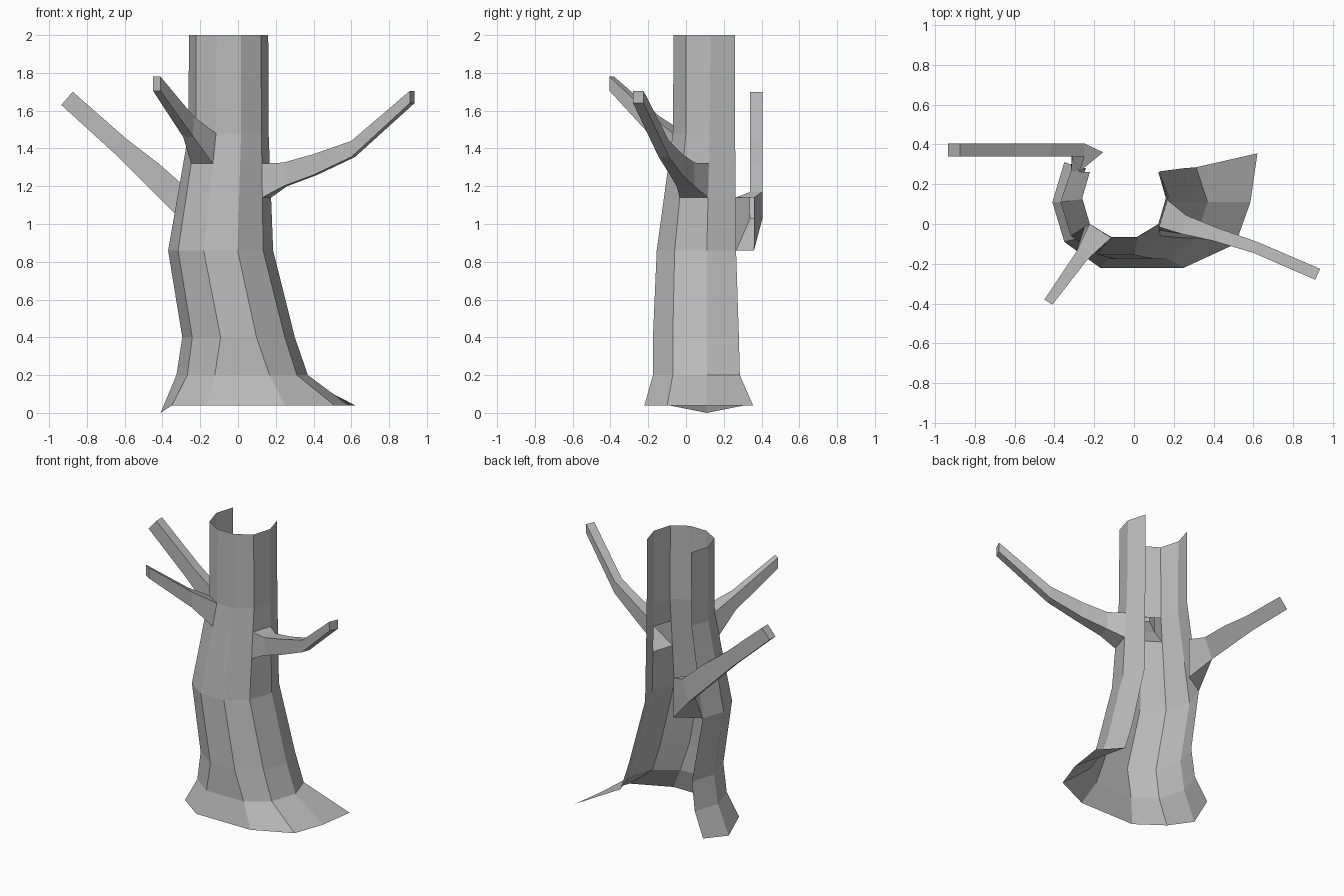
import bpy
import bmesh
from mathutils import Vector

default = bpy.data.objects.get("Cube")
if default:
    bpy.data.objects.remove(default, do_unlink=True)

bark = bpy.data.materials.new("grey_bark")
bark.use_nodes = True
bark_colour = (0.5, 0.5, 0.5, 1)
bark.diffuse_color = bark_colour
bark.node_tree.nodes["Principled BSDF"].inputs["Base Color"].default_value = bark_colour


def finish(name, bm):
    """Weld, orient and link a flat-shaded part."""
    bmesh.ops.remove_doubles(bm, verts=bm.verts[:], dist=0.0005)
    bmesh.ops.recalc_face_normals(bm, faces=bm.faces[:])
    mesh = bpy.data.meshes.new(name)
    bm.to_mesh(mesh)
    bm.free()
    mesh.materials.append(bark)
    part = bpy.data.objects.new(name, mesh)
    bpy.context.collection.objects.link(part)
    return part


def skin(name, rings, closed=False, skip=(), cap=False):
    """Join successive rings with quads, leaving out the skipped panels."""
    bm = bmesh.new()
    rows = [[bm.verts.new(p) for p in ring] for ring in rings]
    count = len(rows[0])
    for r, (low, high) in enumerate(zip(rows, rows[1:])):
        for i in range(count if closed else count - 1):
            j = (i + 1) % count
            if (r, i) not in skip:
                bm.faces.new((low[i], low[j], high[j], high[i]))
    if cap:
        bm.faces.new(rows[-1])
    return finish(name, bm)


# Trunk columns run from the back right edge round the front to the back left
BACK_R, SIDE_R, SHOULDER_R, FRONT_R, FRONT_L, SHOULDER_L, SIDE_L, BACK_L = range(8)


def trunk_ring(z, cx, side, shoulder, front, y_front, y_shoulder, y_side, y_back):
    half = [(shoulder, y_back), (side, y_side), (shoulder, y_shoulder), (front, y_front)]
    right = [Vector((cx - w, y, z)) for w, y in half]
    left = [Vector((cx + w, y, z)) for w, y in reversed(half)]
    return right + left


def between(low, high, z):
    t = (z - low[0].z) / (high[0].z - low[0].z)
    return [a.lerp(b, t) for a, b in zip(low, high)]


# Flared root edge
roots = [Vector(p) for p in (
    (-.35, .31, .04), (-.41, .11, 0), (-.35, -.09, .04), (-.17, -.22, .04),
    (.25, -.22, .04), (.51, -.1, .04), (.585, .11, .04), (.62, .355, .04))]

ankle = trunk_ring(.2, .022, .348, .29, .145, -.175, -.07, .11, .285)
shin = trunk_ring(.4, .003, .298, .245, .095, -.175, -.07, .11, .28)
waist = trunk_ring(.86, -.092, .278, .225, .09, -.155, -.06, .11, .265)
neck = trunk_ring(1.48, -.05, .212, .174, .066, -.07, 0, .125, .26)
top = trunk_ring(2, -.05, .21, .172, .065, -.065, 0, .13, .26)
chest = between(waist, neck, 1.14)
throat = between(waist, neck, 1.32)

# Hollow trunk, open at the back, with holes where two branches leave it
skin("trunk", [roots, ankle, shin, waist, chest, throat, neck, top],
     skip={(4, SHOULDER_L), (5, SHOULDER_R)})


def branch(name, base, sections, lean=0):
    """Four-sided tube; each section gives two plan points and two heights."""
    rings = [base]
    for (ax, ay), (bx, by), low, high in sections:
        rings.append([(ax, ay, low), (bx, by, low),
                      (bx + lean, by, high), (ax + lean, ay, high)])
    skin(name, rings, closed=True, cap=True)


def panel(low, high, a, b):
    return [low[a], low[b], high[b], high[a]]


branch("left_branch", panel(chest, throat, SHOULDER_L, SIDE_L), [
    ((.24, -.05), (.26, .045), 1.2, 1.325),
    ((.4, -.085), (.42, -.02), 1.26, 1.37),
    ((.6, -.145), (.62, -.09), 1.355, 1.44),
    ((.91, -.28), (.935, -.225), 1.64, 1.705)])

branch("front_right_branch", panel(throat, neck, SHOULDER_R, FRONT_R), [
    ((-.29, -.14), (-.235, -.18), 1.46, 1.57),
    ((-.45, -.38), (-.41, -.405), 1.705, 1.78)])

# Back branch springs from the rear edge and a free root in the opening
free_low = Vector((-.155, .36, .86))
free_high = Vector((-.155, .36, 1.14))
branch("back_right_branch",
       [waist[BACK_R], free_low, free_high, chest[BACK_R]], [
           ((-.31, .34), (-.31, .405), 1.03, 1.17),
           ((-.48, .34), (-.48, .405), 1.2, 1.32),
           ((-.65, .34), (-.65, .405), 1.37, 1.45),
           ((-.935, .34), (-.935, .405), 1.63, 1.7)], lean=.06)
